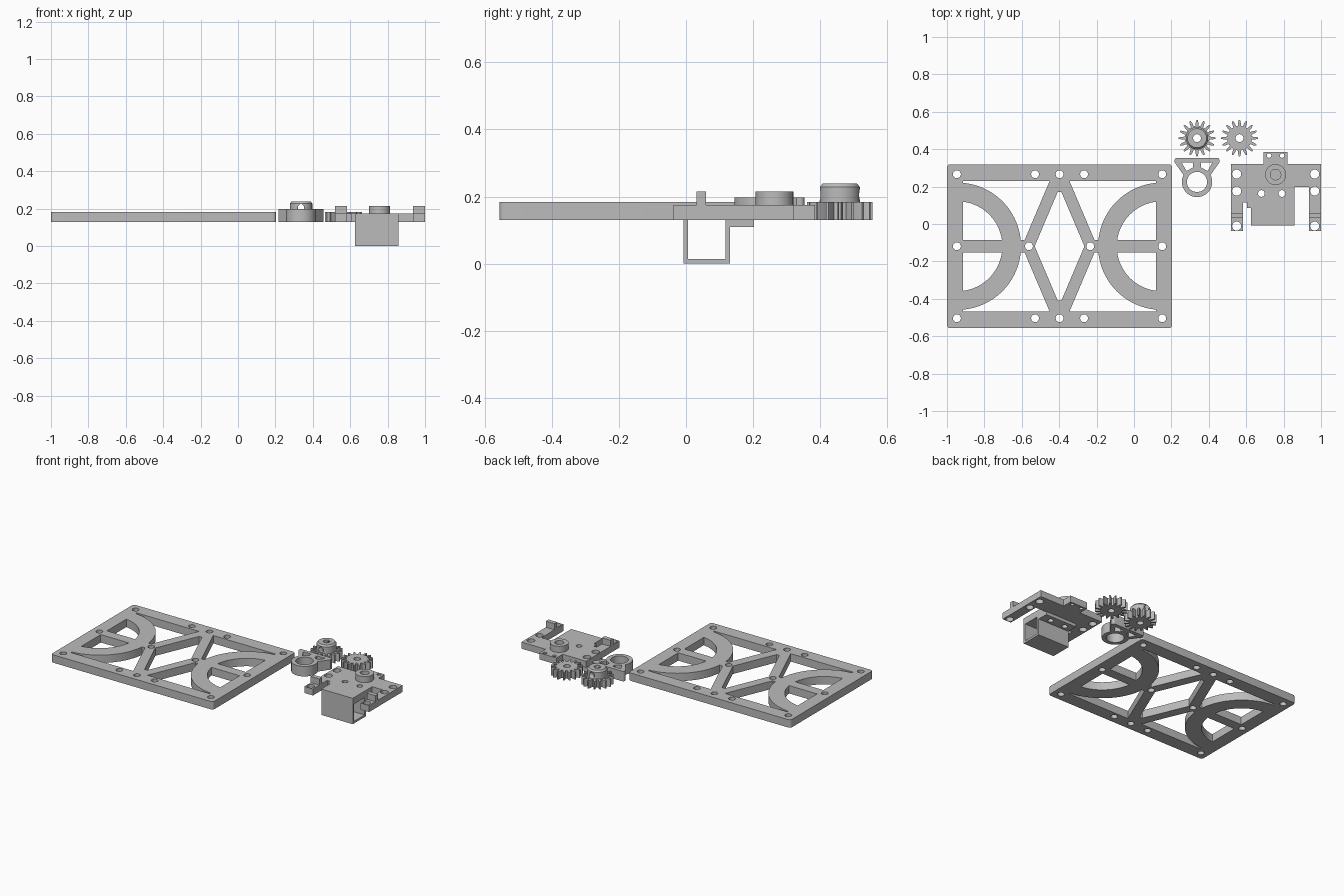
import bpy, bmesh
from math import pi, sin, cos, asin, acos, radians
from mathutils import Matrix

cube = bpy.data.objects.get("Cube")
if cube:
    bpy.data.objects.remove(cube)

grey = bpy.data.materials.new("plain grey")
grey.use_nodes = True
COLOR = (0.5, 0.5, 0.5, 1)
grey.diffuse_color = COLOR
grey.node_tree.nodes["Principled BSDF"].inputs["Base Color"].default_value = COLOR


def add(name, mesh):
    """Link a mesh as a finished grey part."""
    ob = bpy.data.objects.new(name, mesh)
    bpy.context.collection.objects.link(ob)
    mesh.materials.clear()
    mesh.materials.append(grey)
    bpy.ops.object.select_all(action='DESELECT')
    ob.select_set(True)
    bpy.context.view_layer.objects.active = ob
    bpy.ops.object.shade_smooth_by_angle(angle=radians(25))
    return ob


def baked(ob):
    dg = bpy.context.evaluated_depsgraph_get()
    return bpy.data.meshes.new_from_object(ob.evaluated_get(dg))


def slab(name, loops, z0, z1):
    """Flat part: first loop is the outline, the others are openings."""
    curve = bpy.data.curves.new(name, 'CURVE')
    curve.dimensions = '2D'
    curve.fill_mode = 'BOTH'
    curve.extrude = (z1 - z0) / 2
    for loop in loops:
        s = curve.splines.new('POLY')
        s.points.add(len(loop) - 1)
        for p, (x, y) in zip(s.points, loop):
            p.co = (x, y, 0, 1)
        s.use_cyclic_u = True
    tmp = bpy.data.objects.new("tmp", curve)
    bpy.context.collection.objects.link(tmp)
    mesh = baked(tmp)
    bpy.data.objects.remove(tmp)
    mesh.transform(Matrix.Translation((0, 0, (z0 + z1) / 2)))
    bm = bmesh.new()
    bm.from_mesh(mesh)
    bmesh.ops.remove_doubles(bm, verts=bm.verts, dist=1e-5)
    bmesh.ops.recalc_face_normals(bm, faces=bm.faces)
    bm.to_mesh(mesh)
    bm.free()
    return add(name, mesh)


def arc(cx, cy, r, a0, a1, n=24):
    return [(cx + r * cos(a0 + (a1 - a0) * i / n), cy + r * sin(a0 + (a1 - a0) * i / n))
            for i in range(n + 1)]


def circle(cx, cy, r, n=32):
    return arc(cx, cy, r, 0, 2 * pi, n)[:-1]


def rect(x0, x1, y0, y1, r=0.0):
    if not r:
        return [(x0, y0), (x1, y0), (x1, y1), (x0, y1)]
    corners = [(x1 - r, y1 - r), (x0 + r, y1 - r), (x0 + r, y0 + r), (x1 - r, y0 + r)]
    return [p for i, c in enumerate(corners) for p in arc(*c, r, i * pi / 2, (i + 1) * pi / 2, 6)]


def lathe(name, profile, cx, cy):
    bm = bmesh.new()
    vs = [bm.verts.new((r, 0, z)) for r, z in profile]
    es = [bm.edges.new((vs[i - 1], vs[i])) for i in range(len(vs))]
    bmesh.ops.spin(bm, geom=vs + es, axis=(0, 0, 1), cent=(0, 0, 0), steps=48, angle=2 * pi)
    bmesh.ops.remove_doubles(bm, verts=bm.verts, dist=1e-5)
    bmesh.ops.recalc_face_normals(bm, faces=bm.faces)
    mesh = bpy.data.meshes.new(name)
    bm.to_mesh(mesh)
    bm.free()
    mesh.transform(Matrix.Translation((cx, cy, 0)))
    return add(name, mesh)


# Base plate: frame with half rings, ties and crossed struts
PX, PY = -0.398, -0.119
BASE = 0.13
WX, WY, TIE, RC, RO, RI = 0.516, 0.349, 0.033, 0.546, 0.34, 0.24
inset = RC - WX
loops = [rect(PX - 0.602, PX + 0.602, PY - 0.438, PY + 0.438, 0.018)]
d_window = [(-WX, TIE)] + arc(-RC, 0, RI, asin(TIE / RI), acos(inset / RI))
corner_window = ([(-WX, WY)] + arc(-RC, 0, RO, acos(inset / RO), asin(TIE / RO))
                 + [(-0.187, TIE), (-0.053, WY)])
for sx in (1, -1):
    for sy in (1, -1):
        for w in (d_window, corner_window):
            loops.append([(PX + sx * x, PY + sy * y) for x, y in w])
diamond = [(-0.133, 0), (-0.01, 0.29), (0.01, 0.29)]
loops.append([(PX + s * x, PY + s * y) for s in (1, -1) for x, y in diamond])
for sy in (1, -1):
    for dx in (-0.549, -0.131, 0, 0.131, 0.549):
        loops.append(circle(PX + dx, PY + sy * 0.385, 0.021))
for dx in (-0.549, -0.164, 0.164, 0.549):
    loops.append(circle(PX + dx, PY, 0.021))
slab("base_plate", loops, BASE, 0.183)

# Two spur gears
GY, TEETH = 0.459, 16


def gear(name, cx):
    pts = []
    for i in range(TEETH):
        for f, r in ((-0.3, 0.066), (-0.22, 0.083), (-0.09, 0.098),
                     (0.09, 0.098), (0.22, 0.083), (0.3, 0.066)):
            a = pi / 2 + (i + f) * 2 * pi / TEETH
            pts.append((cx + r * cos(a), GY + r * sin(a)))
    slab(name, [pts, circle(cx, GY, 0.021)], BASE, 0.183)


gear("hub_gear", 0.337)
gear("flat_gear", 0.564)

# Chamfered hub with a teardrop screw hole through it
hub = lathe("gear_hub", [(0.021, 0.18), (0.06, 0.18), (0.06, 0.228), (0.051, 0.239),
                         (0.021, 0.239)], 0.337, GY)
drop = arc(0.337, 0.205, 0.017, 0.75 * pi, 2.25 * pi, 20) + [(0.337, 0.229)]
cutter = slab("screw_hole_cutter", [drop], -0.1, 0.1)
cutter.data.transform(Matrix.Translation((0, GY, 0)) @ Matrix.Rotation(pi / 2, 4, 'X'))
cutter.hide_render = True
mod = hub.modifiers.new("screw_hole", 'BOOLEAN')
mod.operation = 'DIFFERENCE'
mod.object = cutter
bpy.context.view_layer.update()
cut_mesh = baked(hub)
hub.modifiers.clear()
hub.data = cut_mesh
bpy.data.objects.remove(cutter)

# Triangular ring holder
TX, TY = 0.337, 0.225
half = arc(0.108, 0.341, 0.012, pi / 2, 0, 6) + [(0.12, 0.33)] + arc(0, TY, 0.081, radians(27), -pi / 2, 16)
outline = [(TX + x, y) for x, y in half] + [(TX - x, y) for x, y in half[-2::-1]]
window = [(0.022, 0.328), (0.082, 0.328), (0.056, 0.283), (0.022, 0.302)]
slab("ring_holder", [outline, circle(TX, TY, 0.054)]
     + [[(TX + s * x, y) for x, y in window] for s in (1, -1)], BASE, 0.197)

# Mount plate with two arms and a rear tab
MX, TOP = 0.757, 0.174
L, R, ARM = 0.519, 1.0, 0.064
B0, B1 = 0.625, 0.859
outline = [(L, -0.037), (L + ARM, -0.037), (L + ARM, 0.115), (0.605, 0.115), (0.605, 0.085),
           (B0, 0.085), (B0, -0.008), (B1, -0.008), (B1, 0.197), (R - ARM, 0.197),
           (R - ARM, -0.037), (R, -0.037), (R, 0.32), (MX + 0.064, 0.32), (MX + 0.064, 0.385),
           (MX - 0.064, 0.385), (MX - 0.064, 0.32), (L, 0.32)]
holes = [circle(x, y, 0.024) for x in (0.549, 0.966) for y in (0.267, 0.176, -0.011)]
holes += [circle(MX + s * 0.035, 0.366, 0.012) for s in (1, -1)]
ledge_holes = [circle(x, 0.163, 0.018) for x in (0.681, 0.791)]
slab("mount_plate", [outline] + holes + ledge_holes, BASE, TOP)
slab("mount_ledge", [rect(B0, B1, 0.13, 0.203)] + ledge_holes, 0.109, BASE + 0.001)
lathe("mount_boss", [(0.028, 0.17), (0.056, 0.17), (0.056, 0.215), (0.028, 0.215)], MX, 0.264)
for side, x in (("right", L), ("left", R - ARM)):
    slab(side + "_arm_stop", [rect(x, x + ARM, 0.031, 0.06)], 0.15, 0.215)

# Square sleeve under the mount, open at both ends
sleeve = slab("sleeve", [[(-0.008, 0), (0.132, 0), (0.132, 0.131), (0.118, 0.131),
                          (0.118, 0.014), (0.006, 0.014), (0.006, 0.131), (-0.008, 0.131)]], B0, B1)
sleeve.data.transform(Matrix(((0, 0, 1, 0), (1, 0, 0, 0), (0, 1, 0, 0), (0, 0, 0, 1))))
